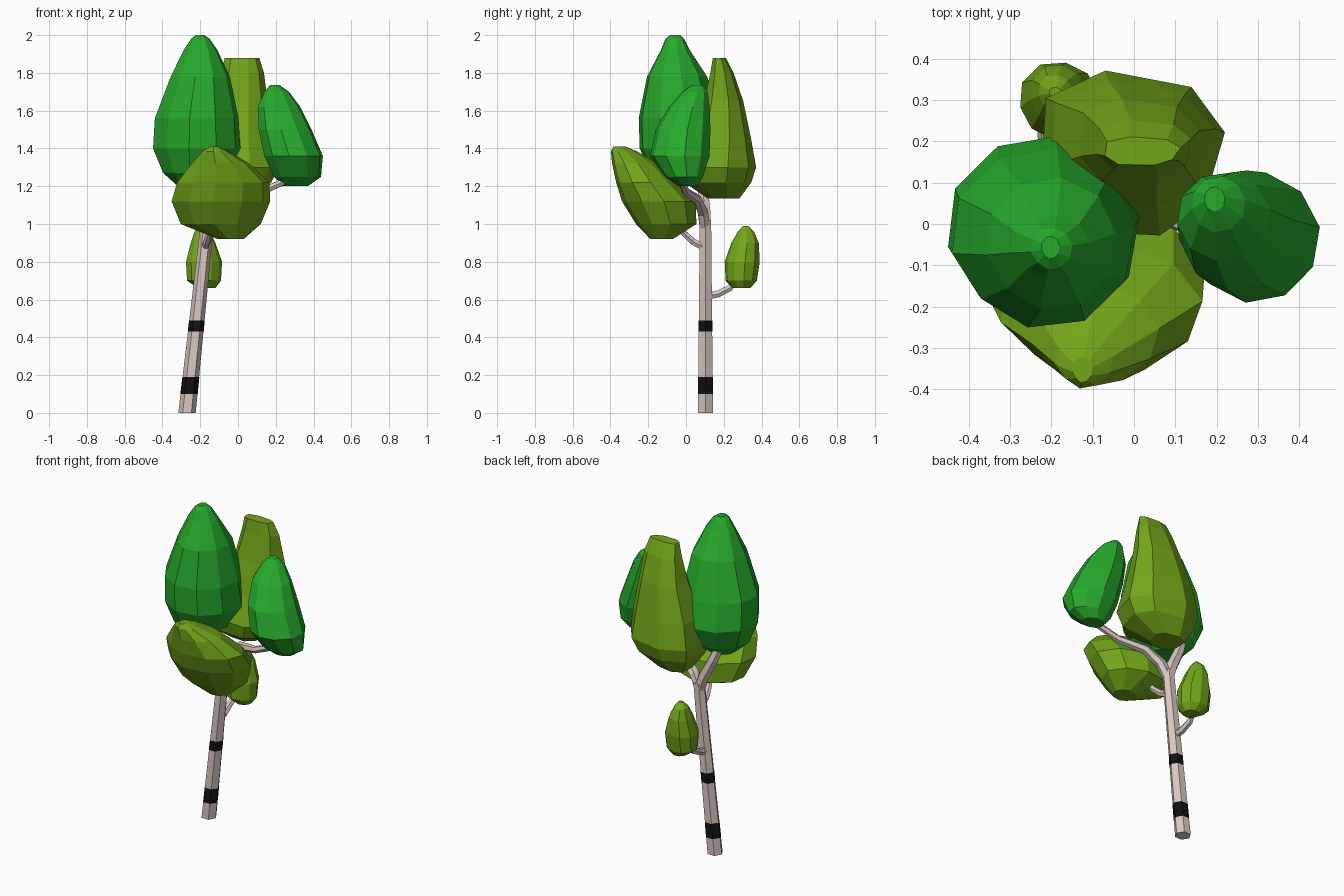
import bpy, bmesh, math
from mathutils import Vector


def material(name, rgb):
    m = bpy.data.materials.new(name)
    m.diffuse_color = (*rgb, 1)
    return m


bark = material("bark", (0.70, 0.58, 0.54))
black = material("bark_band", (0.006, 0.006, 0.006))
dark = material("dark_leaf", (0.02, 0.40, 0.025))
light = material("light_leaf", (0.17, 0.38, 0.01))


def loft(name, rings, mat):
    """Skin a stack of equal-length point rings and cap both ends, flat shaded."""
    bm = bmesh.new()
    vs = [[bm.verts.new(p) for p in r] for r in rings]
    n = len(vs[0])
    for a, b in zip(vs, vs[1:]):
        for i in range(n):
            j = (i + 1) % n
            bm.faces.new((a[i], a[j], b[j], b[i]))
    bm.faces.new(vs[0][::-1])
    bm.faces.new(vs[-1])
    bmesh.ops.recalc_face_normals(bm, faces=bm.faces)
    me = bpy.data.meshes.new(name)
    bm.to_mesh(me)
    bm.free()
    me.materials.append(mat)
    ob = bpy.data.objects.new(name, me)
    bpy.context.collection.objects.link(ob)
    return ob


def leaf(name, rows, mat, corners=(1, 1, 1, 1), sides=10, power=1.0):
    """Foliage clump from rows of (z, x0, x1, y0, y1).
    corners scales the four diagonals (++, -+, --, +-); power < 1 squares it off."""
    def shape(v):
        return math.copysign(abs(v) ** power, v)
    rings = []
    for z, x0, x1, y0, y1 in rows:
        ring = []
        for i in range(sides):
            t = 2 * math.pi * (i + 0.25) / sides
            k = corners[int(t // (math.pi / 2)) % 4]
            f = 1.015 * (1 + (k - 1) * abs(math.sin(2 * t)))
            ring.append(((x0 + x1) / 2 + (x1 - x0) / 2 * shape(math.cos(t)) * f,
                         (y0 + y1) / 2 + (y1 - y0) / 2 * shape(math.sin(t)) * f, z))
        rings.append(ring)
    return loft(name, rings, mat)


def branch(name, path, mat=bark, sides=6):
    """Hexagonal limb along (x, y, z, radius) points."""
    pts = [Vector(p[:3]) for p in path]
    rings = []
    for k, p in enumerate(pts):
        d = (pts[min(k + 1, len(pts) - 1)] - pts[max(k - 1, 0)]).normalized()
        u = (Vector((1, 0, 0)) - d * d.x)
        if u.length < 0.3:
            u = Vector((0, 1, 0)) - d * d.y
        u.normalize()
        v = d.cross(u)
        r = path[k][3]
        rings.append([p + r * (math.cos(2 * math.pi * i / sides) * u +
                               math.sin(2 * math.pi * i / sides) * v) for i in range(sides)])
    return loft(name, rings, mat)


# Leaning trunk with level hexagonal sections, and black bands around it
def trunk_ring(z, grow=0.0):
    r = 0.046 - 0.011 * z + grow
    return [(-0.27 + 0.107 * z + r * math.cos(i * math.pi / 3),
             0.103 + r * math.sin(i * math.pi / 3), z) for i in range(6)]


loft("trunk", [trunk_ring(z) for z in (0, 0.5, 1.02)], bark)
for k, (z0, z1) in enumerate([(0.10, 0.19), (0.43, 0.49)]):
    loft(f"bark_band_{k + 1}", [trunk_ring(z0, 0.001), trunk_ring(z1, 0.001)], black)

# Limbs
branch("left_limb", [(-0.165, 0.103, 0.98, 0.034), (-0.19, 0.1, 1.06, 0.034),
                     (-0.25, 0.09, 1.18, 0.031), (-0.3, 0.07, 1.3, 0.026)])
branch("right_limb", [(-0.165, 0.1, 0.98, 0.031), (-0.12, 0.09, 1.06, 0.031),
                      (-0.03, 0.06, 1.13, 0.027), (0.12, 0.0, 1.17, 0.021),
                      (0.28, -0.03, 1.24, 0.018)])
branch("front_limb", [(-0.17, 0.09, 0.88, 0.021), (-0.165, 0.04, 0.905, 0.02),
                      (-0.15, -0.01, 0.95, 0.018), (-0.13, -0.05, 1.01, 0.016)])
branch("back_limb", [(-0.205, 0.1, 0.615, 0.022), (-0.21, 0.17, 0.63, 0.021),
                     (-0.215, 0.23, 0.66, 0.019), (-0.2, 0.28, 0.71, 0.016)])

# Foliage clumps
leaf("tall_left_leaf", [
    (1.20, -0.32, -0.16, -0.10, 0.06), (1.27, -0.40, -0.06, -0.19, 0.15),
    (1.40, -0.455, 0.01, -0.25, 0.21), (1.56, -0.445, 0.0, -0.255, 0.18),
    (1.78, -0.36, -0.045, -0.21, 0.11), (1.92, -0.29, -0.11, -0.135, 0.02),
    (1.98, -0.25, -0.15, -0.11, -0.01), (2.00, -0.225, -0.18, -0.085, -0.03)],
    dark, (1.03, 1, 0.92, 1))
leaf("back_leaf", [
    (1.135, -0.16, 0.03, 0.11, 0.28), (1.22, -0.21, 0.18, -0.02, 0.34),
    (1.30, -0.225, 0.225, -0.04, 0.365), (1.45, -0.20, 0.20, 0.03, 0.34),
    (1.65, -0.13, 0.16, 0.09, 0.30), (1.80, -0.09, 0.14, 0.125, 0.25),
    (1.88, -0.07, 0.115, 0.14, 0.21)], light, (0.94, 1.08, 1, 0.84), 8, 0.75)
leaf("front_leaf", [
    (0.92, -0.11, 0.03, -0.19, -0.07), (1.00, -0.31, 0.12, -0.27, 0.055),
    (1.12, -0.36, 0.17, -0.345, 0.05), (1.22, -0.33, 0.165, -0.375, -0.05),
    (1.32, -0.25, 0.06, -0.395, -0.15), (1.385, -0.19, -0.05, -0.40, -0.26),
    (1.41, -0.15, -0.10, -0.385, -0.32)], light, (1, 1, 0.89, 0.94))
leaf("right_leaf", [
    (1.20, 0.24, 0.37, -0.04, 0.06), (1.25, 0.19, 0.44, -0.11, 0.09),
    (1.36, 0.14, 0.45, -0.19, 0.125), (1.50, 0.11, 0.39, -0.16, 0.13),
    (1.62, 0.105, 0.33, -0.09, 0.125), (1.70, 0.14, 0.27, -0.02, 0.115),
    (1.735, 0.17, 0.22, 0.03, 0.09)], dark, (0.98, 1, 1, 0.98))
leaf("small_back_leaf", [
    (0.66, -0.21, -0.12, 0.25, 0.34), (0.70, -0.27, -0.09, 0.21, 0.375),
    (0.80, -0.275, -0.085, 0.205, 0.39), (0.90, -0.25, -0.12, 0.24, 0.385),
    (0.96, -0.23, -0.15, 0.275, 0.36), (0.99, -0.205, -0.175, 0.305, 0.33)],
    light, (1, 1.07, 1, 0.94))
